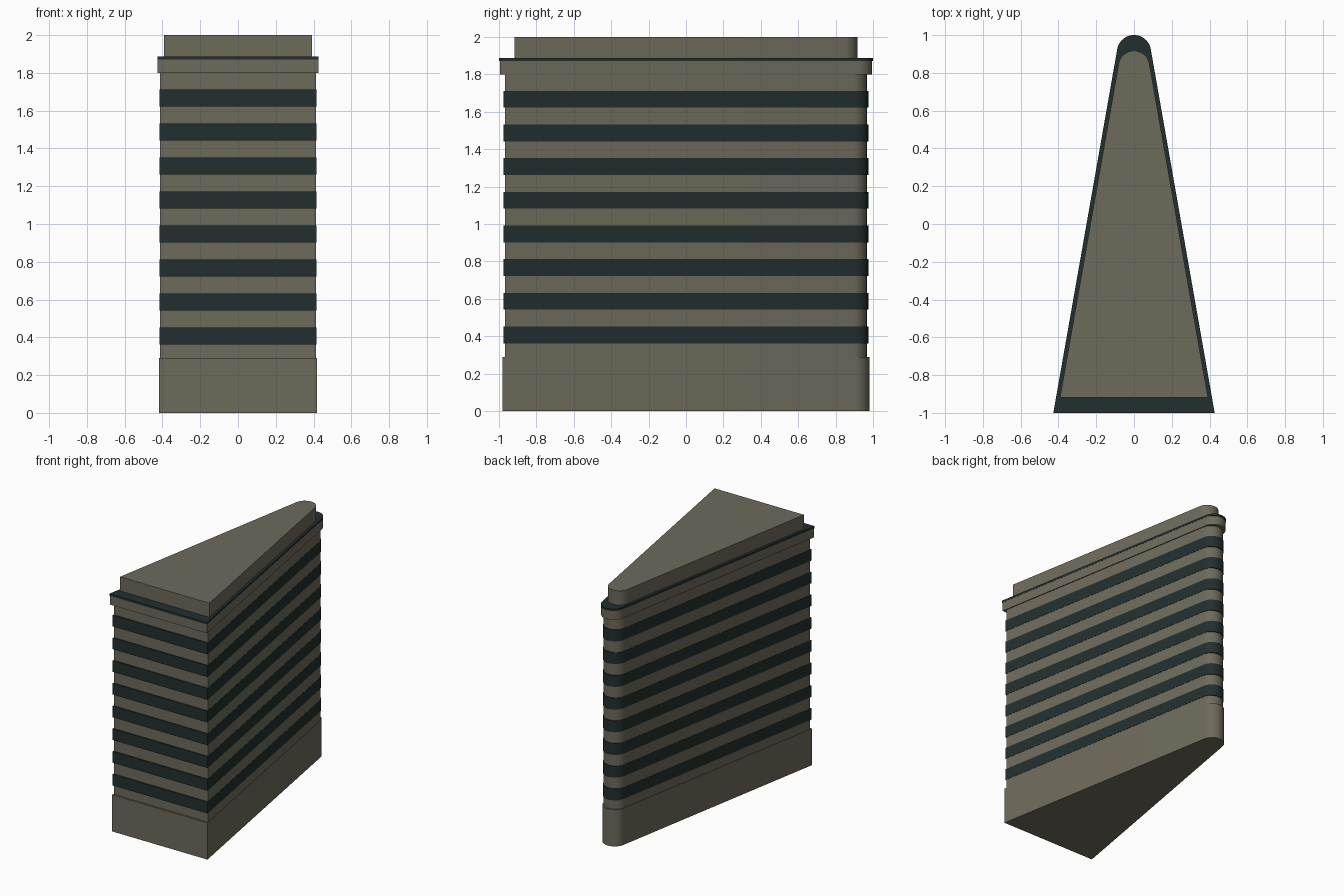
import bpy
import bmesh
from math import sin, cos, pi, radians

cube = bpy.data.objects.get("Cube")
if cube:
    bpy.data.objects.remove(cube, do_unlink=True)


def material(name, rgb):
    mat = bpy.data.materials.new(name)
    mat.use_nodes = True
    mat.diffuse_color = (*rgb, 1)
    mat.node_tree.nodes["Principled BSDF"].inputs["Base Color"].default_value = (*rgb, 1)
    return mat


stone = material("warm grey stone", (0.155, 0.145, 0.105))
glass = material("dark teal glass", (0.016, 0.028, 0.028))

# Wedge footprint: wide flat front, rounded nose at the back
HALF_WIDTH, NOSE_RADIUS, NOSE_STEPS = 0.427, 0.09, 24
TAPER = radians(10)


def footprint(scale):
    points = [(-HALF_WIDTH, -1), (HALF_WIDTH, -1)]
    for i in range(NOSE_STEPS + 1):
        a = TAPER + (pi - 2 * TAPER) * i / NOSE_STEPS
        points.append((NOSE_RADIUS * cos(a), 1 - NOSE_RADIUS + NOSE_RADIUS * sin(a)))
    return [(x * scale, y * scale) for x, y in points]


def wedge(name, scale, bottom, top, mat):
    bm = bmesh.new()
    base = bm.faces.new([bm.verts.new((x, y, bottom)) for x, y in footprint(scale)])
    ext = bmesh.ops.extrude_face_region(bm, geom=[base], use_keep_orig=True)
    for v in ext["geom"]:
        if isinstance(v, bmesh.types.BMVert):
            v.co.z = top
    bmesh.ops.recalc_face_normals(bm, faces=bm.faces)
    mesh = bpy.data.meshes.new(name)
    bm.to_mesh(mesh)
    bm.free()
    mesh.materials.append(mat)
    obj = bpy.data.objects.new(name, mesh)
    bpy.context.collection.objects.link(obj)
    bpy.ops.object.select_all(action="DESELECT")
    obj.select_set(True)
    bpy.context.view_layer.objects.active = obj
    bpy.ops.object.shade_smooth_by_angle(angle=radians(30))
    return obj


# Ground storey and main tower
wedge("base_storey", 0.98, 0, 0.29, stone)
wedge("tower_body", 0.966, 0.29, 1.80, stone)

# Ribbon windows wrapping each floor
for floor in range(8):
    z = 0.362 + 0.18 * floor
    wedge(f"window_band_{floor + 1}", 0.974, z, z + 0.09, glass)

# Cornice, dark roof deck and rooftop storey
wedge("cornice", 0.995, 1.80, 1.872, stone)
wedge("roof_deck", 1.0, 1.872, 1.888, glass)
wedge("rooftop_storey", 0.917, 1.888, 2.0, stone)
